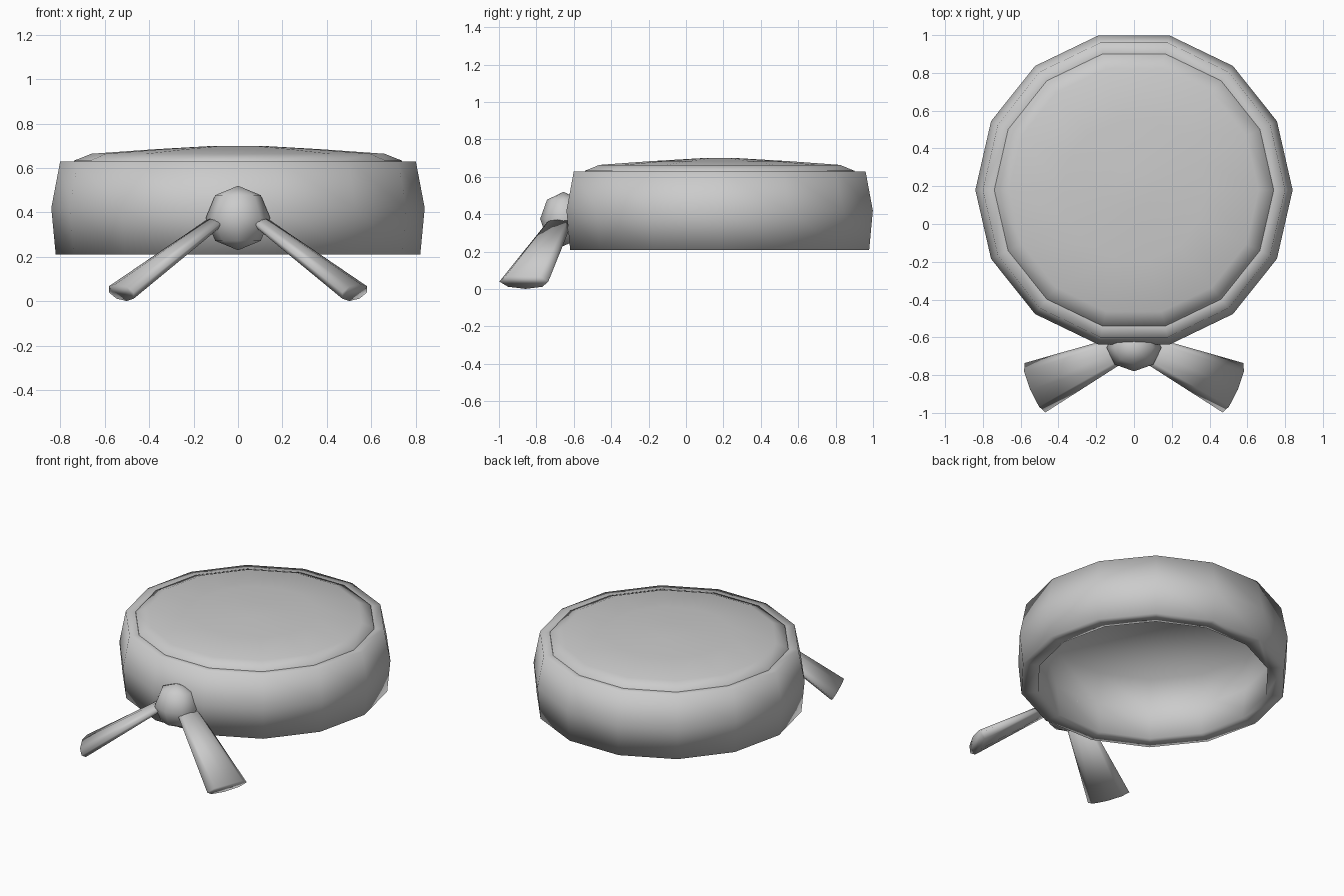
import bpy, bmesh, math
from mathutils import Vector

if "Cube" in bpy.data.objects:
    bpy.data.objects.remove(bpy.data.objects["Cube"])

SIDES = 14
CENTRE_Y = 0.18

grey = bpy.data.materials.new("plain_grey")
grey.diffuse_color = (0.6, 0.6, 0.6, 1)
grey.use_nodes = True
grey.node_tree.nodes["Principled BSDF"].inputs["Base Color"].default_value = grey.diffuse_color


def finish(name, bm, angle=180):
    bmesh.ops.recalc_face_normals(bm, faces=bm.faces)
    mesh = bpy.data.meshes.new(name)
    bm.to_mesh(mesh)
    bm.free()
    mesh.materials.append(grey)
    ob = bpy.data.objects.new(name, mesh)
    bpy.context.collection.objects.link(ob)
    bpy.ops.object.select_all(action='DESELECT')
    bpy.context.view_layer.objects.active = ob
    ob.select_set(True)
    bpy.ops.object.shade_smooth_by_angle(angle=math.radians(angle))
    return ob


def bridge(bm, a, b):
    n = len(a)
    for i in range(n):
        bm.faces.new((a[i], a[(i + 1) % n], b[(i + 1) % n], b[i]))


def rings(bm, profile):
    """One polygon ring per (radius, height) pair."""
    out = []
    for r, z in profile:
        out.append([bm.verts.new((r * math.cos(k * math.tau / SIDES),
                                  CENTRE_Y + r * math.sin(k * math.tau / SIDES), z))
                    for k in range(SIDES)])
    return out


# Thick bulging band, open at the bottom, with a flat ceiling inside
bm = bmesh.new()
band = rings(bm, [(0.735, 0.625), (0.80, 0.63), (0.84, 0.42), (0.82, 0.21),
                  (0.715, 0.212), (0.737, 0.42), (0.705, 0.622)])
for a, b in zip(band, band[1:]):
    bridge(bm, a, b)
bm.faces.new(band[-1])
obj = finish("band", bm)
if obj.data.polygons[-1].normal.z > 0:
    obj.data.flip_normals()

# Shallow domed crown, its edge tucked into the band
bm = bmesh.new()
dome = rings(bm, [(0.742, 0.615), (0.738, 0.633), (0.66, 0.664), (0.38, 0.684), (0.10, 0.70)])
for a, b in zip(dome, dome[1:]):
    bridge(bm, a, b)
bm.faces.new(dome[-1])
crown = finish("crown", bm)
if crown.data.polygons[-1].normal.z < 0:
    crown.data.flip_normals()

# Knot at the front
bm = bmesh.new()
bmesh.ops.create_uvsphere(bm, u_segments=8, v_segments=4, radius=1)
for v in bm.verts:
    v.co = Vector((v.co.x * 0.145, v.co.y * 0.125 - 0.655, v.co.z * 0.145 + 0.375))
finish("knot", bm)


# Two flaring tails hanging from the knot
def tail(name, side):
    root, tip = Vector((0.11, -0.68, 0.35)), Vector((0.525, -0.867, 0.04))
    along = (tip - root).normalized()
    across = Vector((-0.39, -0.92, 0)).normalized()
    normal = across.cross(along).normalized()
    bm = bmesh.new()
    ends = []
    for centre, width, thick in ((root, 0.075, 0.028), (tip, 0.142, 0.047)):
        ring = []
        for k in range(8):
            a = k * math.tau / 8
            p = centre + across * width * math.cos(a) + normal * thick * math.sin(a)
            ring.append(bm.verts.new((p.x * side, p.y, p.z)))
        ends.append(ring)
    bridge(bm, *ends)
    for ring in ends:
        bm.faces.new(ring)
    finish(name, bm)


tail("right_tail", 1)
tail("left_tail", -1)
